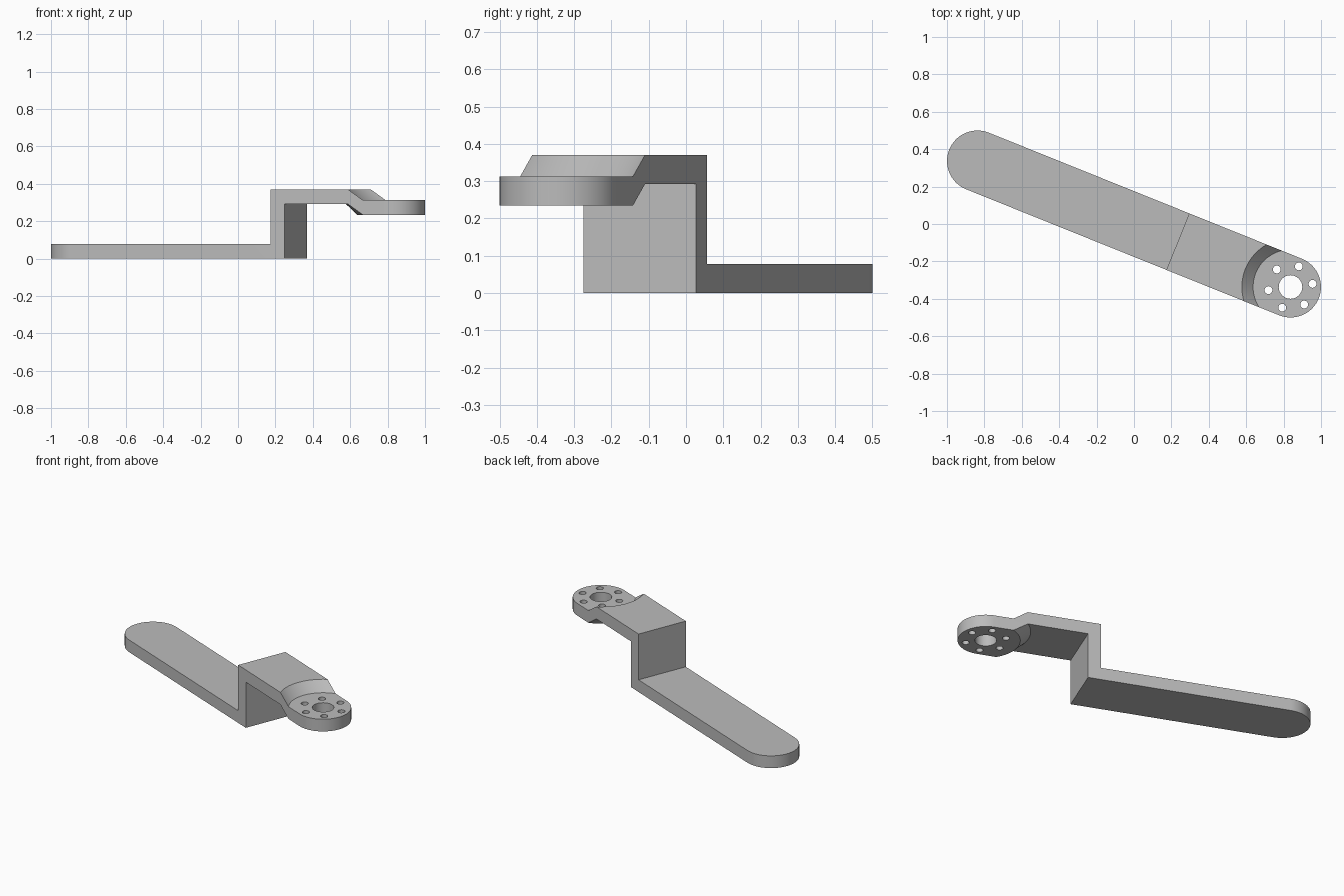
import bpy
import bmesh
from math import sin, cos, sqrt, pi, radians
from mathutils import Matrix

cube = bpy.data.objects.get("Cube")
if cube:
    bpy.data.objects.remove(cube, do_unlink=True)

HALF = 0.163           # half width and end radius
END = 0.902            # distance of the end centres from the middle
STEP = 0.2525          # outer face of the upright
THICK = 0.078
PLATE, HUB = 0.37, 0.312   # top heights of raised plate and hub
RAMP_IN, RAMP_OUT = 0.20, 0.26
ROWS = 32
turn = Matrix.Rotation(radians(-21.93), 4, 'Z')

grey = bpy.data.materials.new("plain grey")
grey.use_nodes = True
grey.diffuse_color = (0.5, 0.5, 0.5, 1)
grey.node_tree.nodes["Principled BSDF"].inputs["Base Color"].default_value = (0.5, 0.5, 0.5, 1)


def make_object(name, bm):
    bmesh.ops.recalc_face_normals(bm, faces=bm.faces)
    bm.transform(turn)
    mesh = bpy.data.meshes.new(name)
    bm.to_mesh(mesh)
    bm.free()
    mesh.materials.append(grey)
    obj = bpy.data.objects.new(name, mesh)
    bpy.context.collection.objects.link(obj)
    return obj


def side_profile(t):
    """Closed lengthwise outline of the arm at one row across its width."""
    v = HALF * sin(t)
    cap = END + HALF * cos(t)
    crest = END - sqrt(RAMP_OUT ** 2 - v * v)
    foot = END - sqrt(RAMP_IN ** 2 - v * v)
    top = [(-cap, THICK), (STEP, THICK), (STEP, PLATE),
           (crest, PLATE), (foot, HUB), (cap, HUB)]
    under = [(cap, HUB - THICK), (foot, HUB - THICK), (crest, PLATE - THICK),
             (STEP + 0.08, PLATE - THICK), (STEP + 0.08, 0), (-cap, 0)]
    return [(u, v, z) for u, z in top + under]


# Cranked arm: profiles bridged across the width
bm = bmesh.new()
rows = [[bm.verts.new(p) for p in side_profile(-pi / 2 + pi * i / ROWS)]
        for i in range(ROWS + 1)]
for a, b in zip(rows, rows[1:]):
    for k in range(len(a)):
        n = (k + 1) % len(a)
        bm.faces.new((a[k], a[n], b[n], b[k]))
bm.faces.new(rows[0])
bm.faces.new(rows[-1])
bmesh.ops.recalc_face_normals(bm, faces=bm.faces)
bmesh.ops.dissolve_limit(bm, angle_limit=radians(0.1), verts=bm.verts, edges=bm.edges)
arm = make_object("cranked_arm", bm)

# Hub holes: one centre bore and a ring of six screw holes
bm = bmesh.new()


def add_pin(u, v, radius, sides):
    bmesh.ops.create_cone(bm, cap_ends=True, segments=sides, radius1=radius,
                          radius2=radius, depth=0.3,
                          matrix=Matrix.Translation((u, v, HUB - THICK / 2)))


add_pin(END, 0, 0.063, 32)
for i in range(6):
    ang = radians(30 + 60 * i)
    add_pin(END + 0.119 * cos(ang), 0.119 * sin(ang), 0.021, 20)
cutter = make_object("hole_cutter", bm)
cutter.hide_render = True

bpy.ops.object.select_all(action='DESELECT')
arm.select_set(True)
bpy.context.view_layer.objects.active = arm
mod = arm.modifiers.new("holes", 'BOOLEAN')
mod.operation = 'DIFFERENCE'
mod.solver = 'EXACT'
mod.object = cutter
bpy.ops.object.modifier_apply(modifier=mod.name)
bpy.data.objects.remove(cutter, do_unlink=True)
bpy.ops.object.shade_smooth_by_angle(angle=radians(30))
